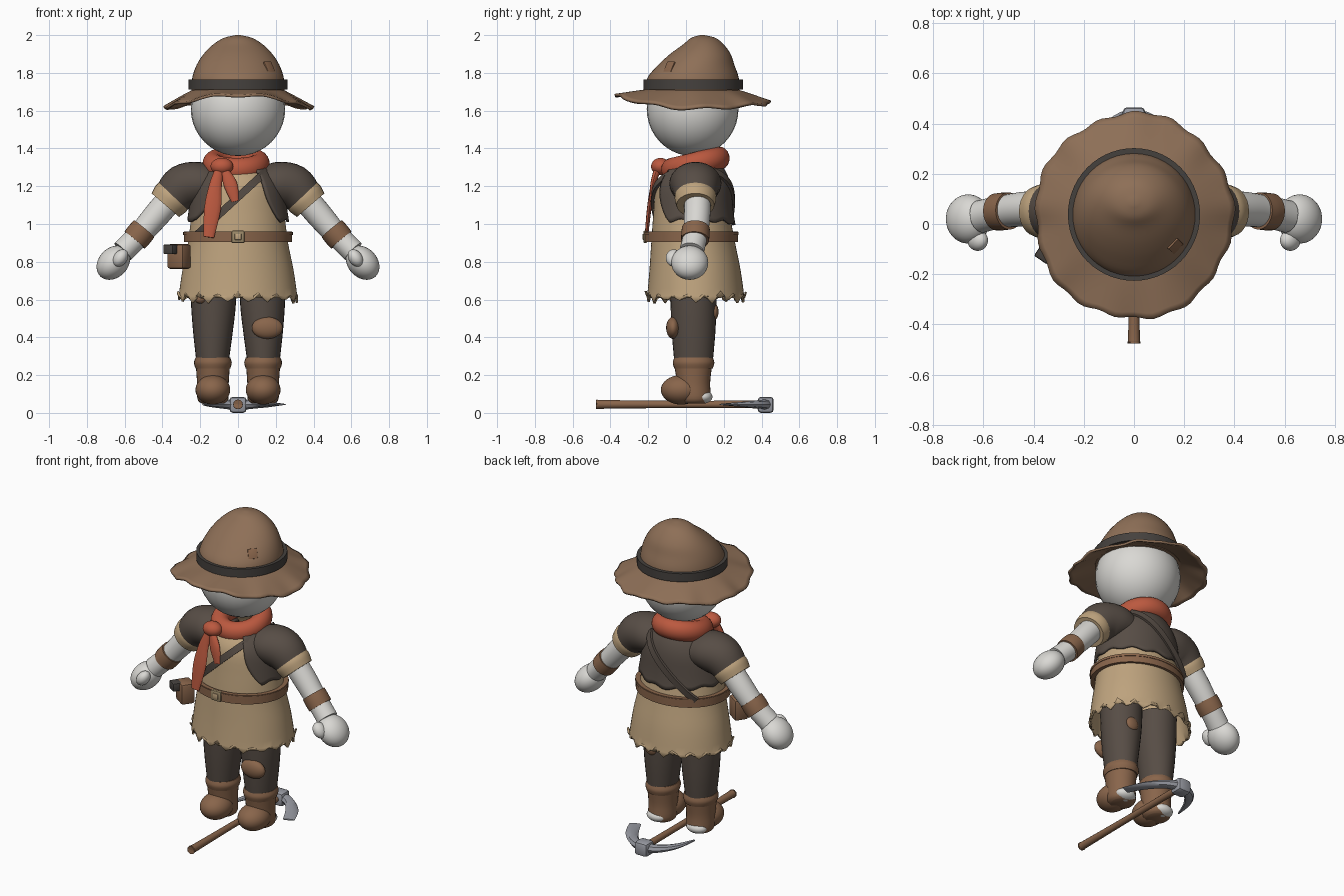
import bpy, bmesh, math, random
from math import sin, cos, pi, sqrt
from mathutils import Vector

random.seed(4)
if "Cube" in bpy.data.objects:
    bpy.data.objects.remove(bpy.data.objects["Cube"])


def material(name, r, g, b):
    m = bpy.data.materials.new(name)
    m.use_nodes = True
    m.diffuse_color = (r, g, b, 1)
    m.node_tree.nodes["Principled BSDF"].inputs["Base Color"].default_value = (r, g, b, 1)
    return m


WHITE = material("pale body", .7, .69, .66)
FELT = material("hat brown", .27, .16, .095)
LEATHER = material("leather brown", .25, .13, .07)
TAN = material("shirt tan", .52, .37, .21)
DARK = material("dark cloth", .095, .074, .06)
BAND = material("charcoal band", .06, .053, .048)
RED = material("scarf red", .5, .1, .05)
STEEL = material("steel", .32, .33, .37)
BRASS = material("brass", .33, .25, .14)


def finish(name, bm, mat, thick=0, angle=40):
    """Turn a bmesh into a shaded object, with optional wall thickness."""
    bmesh.ops.recalc_face_normals(bm, faces=bm.faces)
    me = bpy.data.meshes.new(name)
    bm.to_mesh(me)
    bm.free()
    me.materials.append(mat)
    me.polygons.foreach_set("use_smooth", [True] * len(me.polygons))
    me.set_sharp_from_angle(angle=math.radians(angle))
    ob = bpy.data.objects.new(name, me)
    bpy.context.collection.objects.link(ob)
    if thick:
        mod = ob.modifiers.new("thickness", "SOLIDIFY")
        mod.thickness = thick
    return ob


def skin(name, rings, mat, wrap=True, loop=False, caps=True, thick=0):
    """Bridge a list of point rings into a surface."""
    bm = bmesh.new()
    vs = [[bm.verts.new(p) for p in ring] for ring in rings]
    n = len(vs[0])
    for i in range(len(vs) if loop else len(vs) - 1):
        a, b = vs[i], vs[(i + 1) % len(vs)]
        for j in range(n if wrap else n - 1):
            k = (j + 1) % n
            bm.faces.new((a[j], a[k], b[k], b[j]))
    if caps and wrap and not loop:
        bm.faces.new(vs[0])
        bm.faces.new(vs[-1])
    return finish(name, bm, mat, thick)


def spline(rows, steps):
    """Catmull-Rom refinement of rows of numbers."""
    out = []
    for i in range(len(rows) - 1):
        a, b, c, d = (rows[max(0, min(len(rows) - 1, i + k))] for k in (-1, 0, 1, 2))
        for s in range(steps):
            t = s / steps
            out.append([q + .5 * t * (r - p + t * (2 * p - 5 * q + 4 * r - w + t * (3 * (q - r) + w - p)))
                        for p, q, r, w in zip(a, b, c, d)])
    return out + [list(rows[-1])]


def sweep_rings(rows, n=28, ref=(0, 1, 0), flat=False, loop=False):
    """Rows are x, y, z, radius across, radius along ref."""
    pts = [Vector(r[:3]) for r in rows]
    rings, m = [], len(rows)
    phase, grow = (pi / 4, sqrt(2)) if n == 4 else (0, 1)
    for i, p in enumerate(pts):
        ahead = pts[(i + 1) % m] if loop else pts[min(i + 1, m - 1)]
        back = pts[i - 1] if loop else pts[max(i - 1, 0)]
        t = Vector((0, 0, 1)) if flat else (ahead - back).normalized()
        b = Vector(ref)
        b = (b - t * b.dot(t)).normalized()
        a = b.cross(t)
        ra, rb = rows[i][3] * grow, rows[i][4] * grow
        rings.append([p + a * ra * cos(phase + 2 * pi * j / n) + b * rb * sin(phase + 2 * pi * j / n)
                      for j in range(n)])
    return rings


def sweep(name, rows, mat, steps=4, **kw):
    return skin(name, sweep_rings(spline(rows, steps), **kw), mat)


def hoop(name, cx, cy, z, rx, ry, ra, rb, mat, tilt=0, n=4):
    """Closed band or ring around a vertical axis."""
    rows = [(cx + rx * cos(a), cy + ry * sin(a), z + tilt * sin(a), ra, rb)
            for a in (2 * pi * i / 56 for i in range(56))]
    return skin(name, sweep_rings(rows, n, (0, 0, 1), loop=True), mat, loop=True)


def ball(name, loc, scale, mat, rot=(0, 0, 0)):
    bm = bmesh.new()
    bmesh.ops.create_uvsphere(bm, u_segments=32, v_segments=20, radius=1)
    bmesh.ops.scale(bm, vec=scale, verts=bm.verts)
    ob = finish(name, bm, mat)
    ob.location, ob.rotation_euler = loc, rot
    return ob


def box(name, loc, size, mat, rot=(0, 0, 0), bevel=.008):
    bm = bmesh.new()
    bmesh.ops.create_cube(bm, size=1)
    bmesh.ops.scale(bm, vec=size, verts=bm.verts)
    bmesh.ops.bevel(bm, geom=bm.edges[:], offset=bevel, segments=2, affect="EDGES", profile=.5)
    ob = finish(name, bm, mat)
    ob.location, ob.rotation_euler = loc, rot
    return ob


# Head and hat
ball("head", (0, .035, 1.61), (.25, .243, .25), WHITE)
crown = [(0, .035, 1.69, .248, .248), (0, .037, 1.77, .243, .243), (0, .054, 1.84, .22, .203),
         (0, .076, 1.9, .182, .16), (0, .092, 1.95, .132, .108), (0, .092, 1.985, .075, .065),
         (0, .086, 2.0, .012, .012)]
sweep("hat_crown", crown, FELT, n=48, flat=True)
hoop("hat_band", 0, .038, 1.738, .252, .253, .011, .026, BAND)
brim = []
for k in range(9):
    t = k / 8
    ring = []
    for j in range(96):
        a = 2 * pi * j / 96
        c, s = cos(a), sin(a)
        wave = 1 + t * t * (.014 * sin(17 * a) + .014 * sin(5 * a + 1))
        edge = 1.618 + .072 * max(0, -s) ** 2 + .028 * max(0, s) ** 2 + .007 * sin(9 * a)
        ring.append((c * wave * (.23 + .165 * t), .032 + s * wave * (.23 + .18 * t),
                     1.715 + (edge - 1.715) * t ** 1.1))
    brim.append(ring)
skin("hat_brim", brim, FELT, caps=False, thick=.014)
facing = Vector((.62, -.6, .5)).to_track_quat("Z", "Y").to_euler()
box("hat_patch", (.165, -.088, 1.832), (.055, .06, .009), LEATHER, facing, .002)

# Shirt with ragged hem
shirt = [(0, .052, .59, .318, .26), (0, .048, .75, .295, .242), (0, .038, .9, .265, .222),
         (0, .03, 1.05, .245, .203), (0, .03, 1.2, .215, .188), (0, .04, 1.28, .16, .15),
         (0, .05, 1.33, .1, .1)]
fine = spline(shirt, 4)
body = sweep_rings(fine, 72, flat=True)
for j, p in enumerate(body[0]):
    p.z += (0, .022, .045, .028)[j % 4] + random.uniform(-.012, .012)
skin("shirt", body, TAN, caps=False, thick=.012)


def girth(z):
    """Centre y and radii of the shirt at a height."""
    for a, b in zip(fine, fine[1:]):
        if z <= b[2]:
            f = max(0, (z - a[2]) / (b[2] - a[2]))
            return [a[i] + f * (b[i] - a[i]) for i in (1, 3, 4)]
    return fine[-1][1], fine[-1][3], fine[-1][4]


# Open jacket wrapped round the back
vest = []
for k in range(15):
    v = k / 14
    ring = []
    gap = .62 + .4 * (1 - v) ** 4
    for j in range(61):
        a = gap + (2 * pi - 2 * gap) * j / 60
        low = 1.0 + .02 * abs(sin(a)) + .008 * sin(11 * a)
        z = low + (1.325 - low) * v
        cy, rx, ry = girth(z)
        ring.append((sin(a) * (rx + .02), cy - cos(a) * (ry + .02), z))
    vest.append(ring)
skin("jacket", vest, DARK, wrap=False, caps=False, thick=.014)

# Diagonal strap, front and back
for name, side, gap in (("strap_front", -1, .01), ("strap_back", 1, .026)):
    path = []
    for k in range(17):
        t = k / 16
        x, z = .15 - .36 * t, 1.28 - .33 * t
        cy, rx, ry = girth(z)
        path.append((x, cy + side * ((ry + gap) * sqrt(max(.02, 1 - (x / (rx + gap)) ** 2))), z, .02, .008))
    sweep(name, path, DARK, steps=1, n=4)

# Belt, buckle and pouch
hoop("belt", 0, .028, .932, .274, .234, .013, .028, LEATHER)
hoop("belt_trim", 0, .028, .95, .276, .236, .014, .007, LEATHER)
box("buckle", (0, -.215, .932), (.07, .022, .066), BRASS)
box("buckle_center", (0, -.224, .932), (.036, .012, .032), TAN, bevel=.003)
turn = (0, 0, -.6)
box("pouch", (-.312, -.085, .828), (.105, .085, .13), LEATHER, turn, .014)
box("pouch_flap", (-.352, -.115, .866), (.065, .07, .052), BAND, turn)

# Scarf with knot and tails
hoop("scarf", -.01, .05, 1.318, .122, .125, .056, .062, RED, .03, 20)
ball("scarf_knot", (-.085, -.135, 1.305), (.06, .05, .045), RED)
sweep("scarf_long_tail", [(-.095, -.15, 1.3, .022, .02), (-.12, -.175, 1.2, .034, .014),
                          (-.135, -.195, 1.08, .044, .012), (-.155, -.21, .93, .028, .009)], RED, n=12)
sweep("scarf_short_tail", [(-.075, -.15, 1.29, .02, .02), (-.04, -.175, 1.21, .036, .014),
                           (-.015, -.185, 1.12, .02, .008)], RED, n=12)

# Limbs, mirrored
for side, s in (("left", 1), ("right", -1)):
    def limb(part, rows, mat, **kw):
        sweep(side + "_" + part, [(s * r[0],) + tuple(r[1:]) for r in rows], mat, **kw)

    def lump(part, loc, scale, mat, tilt=0):
        ball(side + "_" + part, (s * loc[0], loc[1], loc[2]), scale, mat, (0, s * tilt, 0))

    limb("sleeve", [(.1, .05, 1.19, .09, .12), (.2, .05, 1.215, .112, .138), (.29, .05, 1.195, .12, .125),
                    (.355, .05, 1.135, .1, .105)], DARK)
    limb("sleeve_cuff", [(.33, .05, 1.165, .1, .105), (.355, .05, 1.135, .106, .11),
                         (.385, .05, 1.1, .096, .1)], TAN)
    limb("arm", [(.3, .06, 1.2, .07, .07), (.42, .06, 1.06, .07, .07), (.52, .05, .945, .063, .065),
                 (.61, .03, .855, .062, .065)], WHITE)
    limb("wristband", [(.497, .052, .975, .07, .074), (.522, .05, .945, .072, .075),
                       (.547, .048, .915, .07, .074)], LEATHER)
    lump("hand", (.66, .02, .795), (.078, .098, .1), WHITE, -.75)
    lump("thumb", (.622, -.065, .82), (.036, .042, .05), WHITE, -.6)
    limb("leg", [(.13, .04, .72, .12, .125), (.13, .04, .58, .119, .122), (.133, .04, .42, .104, .115),
                 (.135, .04, .25, .083, .1)], DARK)
    limb("boot_shaft", [(.133, .045, .05, .06, .06), (.133, .045, .075, .082, .085), (.133, .04, .16, .084, .088),
                        (.133, .038, .25, .09, .1)], LEATHER, flat=True)
    lump("boot_toe", (.133, -.025, .122), (.092, .108, .078), LEATHER)
    limb("boot_cuff", [(.133, .04, .235, .092, .102), (.133, .04, .265, .1, .11),
                       (.133, .04, .292, .092, .103)], LEATHER, flat=True)
    lump("heel", (.14, .09, .085), (.066, .05, .036), WHITE)

# Trouser patches
ball("knee_patch", (.155, -.068, .45), (.082, .037, .058), LEATHER)
ball("back_patch", (.14, .152, .535), (.042, .02, .042), LEATHER)
ball("hip_patch", (-.2, -.062, .605), (.03, .026, .026), LEATHER)

# Pickaxe lying on the ground
sweep("pickaxe_handle", [(0, -.468, .045, .026, .026), (0, -.43, .045, .023, .023),
                         (0, 0, .045, .019, .019), (0, .44, .045, .021, .021)], LEATHER, n=12, ref=(1, 0, 0))
sweep("pickaxe_blades", [(-.185, .18, .045, .005, .005), (-.15, .3, .045, .022, .013), (-.085, .39, .045, .03, .022),
                         (0, .425, .045, .032, .03), (.09, .39, .045, .032, .022), (.17, .3, .045, .038, .014),
                         (.225, .19, .045, .035, .004)], STEEL, n=8, ref=(0, 0, 1))
box("pickaxe_socket", (0, .422, .0425), (.09, .085, .085), STEEL, bevel=.018)
